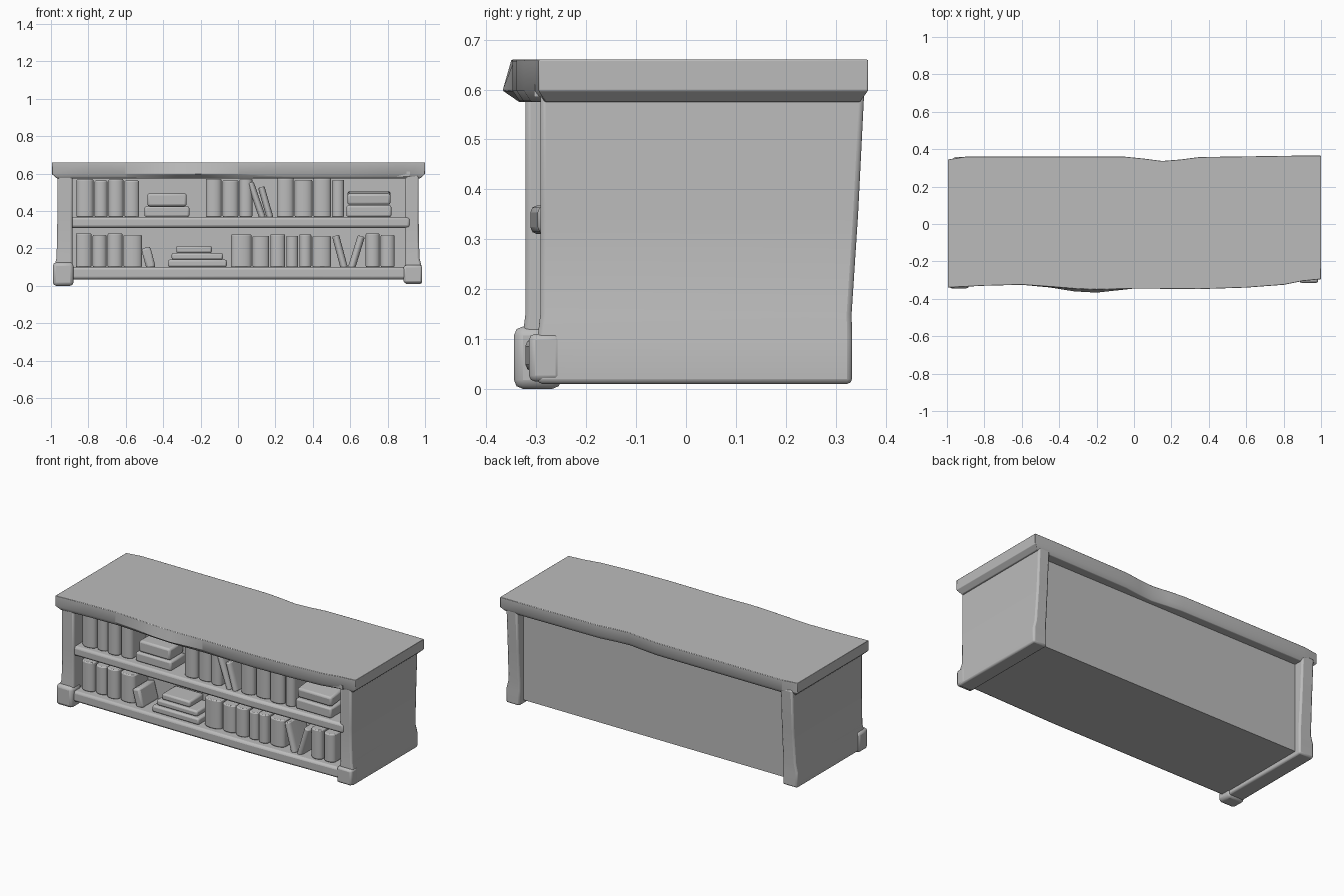
import bpy, bmesh, math
from mathutils import Matrix, Vector

cube = bpy.data.objects.get("Cube")
if cube:
    bpy.data.objects.remove(cube, do_unlink=True)

grey = bpy.data.materials.new("plain grey")
grey.use_nodes = True
color = (0.5, 0.5, 0.5, 1)
grey.diffuse_color = color
for node in grey.node_tree.nodes:
    if node.type == 'BSDF_PRINCIPLED':
        node.inputs["Base Color"].default_value = color


def loft(name, rings, bevel=0.0, segments=2):
    """Solid skinned through matching closed rings of points."""
    bm = bmesh.new()
    loops = [[bm.verts.new(p) for p in ring] for ring in rings]
    n = len(loops[0])
    for a, b in zip(loops, loops[1:]):
        for i in range(n):
            j = (i + 1) % n
            bm.faces.new((a[i], a[j], b[j], b[i]))
    bm.faces.new(loops[0][::-1])
    bm.faces.new(loops[-1])
    bmesh.ops.recalc_face_normals(bm, faces=bm.faces)
    mesh = bpy.data.meshes.new(name)
    bm.to_mesh(mesh)
    bm.free()
    obj = bpy.data.objects.new(name, mesh)
    bpy.context.collection.objects.link(obj)
    mesh.materials.append(grey)
    if bevel:
        mod = obj.modifiers.new("rounded edges", 'BEVEL')
        mod.width, mod.segments = bevel, segments
        mod.limit_method, mod.angle_limit = 'ANGLE', math.radians(40)
    bpy.ops.object.select_all(action='DESELECT')
    obj.select_set(True)
    bpy.context.view_layer.objects.active = obj
    bpy.ops.object.shade_smooth_by_angle(angle=math.radians(40))
    return obj


def prism(name, outline, z0, z1, bevel=0.0):
    return loft(name, [[(x, y, z) for x, y in outline] for z in (z0, z1)], bevel)


def box(name, x0, x1, y0, y1, z0, z1, bevel=0.0):
    return prism(name, [(x0, y0), (x1, y0), (x1, y1), (x0, y1)], z0, z1, bevel)


def tilt(obj, degrees, pivot, axis='Y'):
    p = Vector(pivot)
    obj.data.transform(Matrix.Translation(p) @ Matrix.Rotation(math.radians(degrees), 4, axis)
                       @ Matrix.Translation(-p))


WALL = -0.13     # inner back wall of the shelves
SPINE = -0.285   # front of the book spines
UPPER, LOWER = 0.368, 0.1


def book(name, x0, x1, z0, z1, front=SPINE):
    """Upright book with a rounded spine."""
    r, mid = (x1 - x0) / 2 - 0.003, (x0 + x1) / 2
    pts = [(mid - r * math.cos(math.pi * i / 8),
            front + 0.025 * (1 - math.sin(math.pi * i / 8))) for i in range(9)]
    return prism(name, pts + [(mid + r, WALL), (mid - r, WALL)], z0, z1, 0.006)


def book_row(name, edges, z0, z1):
    for i, (a, b) in enumerate(zip(edges, edges[1:])):
        book(f"{name}_{i + 1}", a, b, z0, z1 - 0.008 * (i % 2), SPINE + 0.008 * (i % 2))


# Worn top board with a wavy front and back edge
outline = [(-0.995, -0.34), (-0.8, -0.33), (-0.6, -0.325), (-0.45, -0.335), (-0.32, -0.345),
           (-0.2, -0.35), (0, -0.345), (0.35, -0.348), (0.6, -0.34), (0.8, -0.325),
           (0.9, -0.305), (1, -0.295), (1, 0.365), (0.85, 0.365), (0.35, 0.358),
           (0.25, 0.345), (0.15, 0.337), (0.05, 0.35), (-0.05, 0.36), (-0.9, 0.36), (-0.995, 0.345)]


def sag(x, y):
    return y - 0.022 * max(0, 1 - abs(x + 0.25) / 0.25) if y < 0 else y


loft("top_board",
     [[(x * 0.975, y * 0.955, 0.575) for x, y in outline],
      [(x, sag(x, y), 0.598) for x, y in outline],
      [(x, y, 0.66) for x, y in outline]], 0.012)

# Solid core closing the back, the underside and the shelf recess
box("carcass_core", -0.93, 0.93, WALL, 0.295, 0.035, 0.62)

# End panels with corner posts and a flared base
for side, front, inner, label in ((-1, -0.322, 0.885, "right"), (1, -0.292, 0.892, "left")):
    rings = []
    for z, outer, y0, y1 in ((0.01, 0.983, -0.006, 0.333), (0.1, 0.983, -0.006, 0.333),
                             (0.15, 0.97, 0, 0.332), (0.35, 0.966, 0, 0.345),
                             (0.61, 0.966, 0, 0.358)):
        y0 += front
        rings.append([(side * inner, y0, z), (side * outer, y0, z),
                      (side * outer, y1, z), (side * inner, y1, z)])
    loft(label + "_end_panel", rings, 0.01)

# Front feet, the right one standing proud
box("right_front_foot", -0.99, -0.88, -0.345, -0.25, 0, 0.125, 0.018)
box("left_front_foot", 0.885, 0.985, -0.315, -0.25, 0.015, 0.11, 0.012)

# Shelves and rails
for name, z0, z1, front in (("bottom_shelf", 0.035, LOWER, -0.322),
                            ("middle_shelf", 0.31, UPPER, -0.312)):
    prism(name, [(-0.92, front), (0.3, front), (0.92, front + 0.015), (0.92, -0.1), (-0.92, -0.1)],
          z0, z1, 0.014)
box("top_rail", -0.92, 0.92, -0.305, -0.1, 0.585, 0.61)

# Upper row of books
book_row("upper_right_book", (-0.866, -0.77, -0.695, -0.61, -0.525), UPPER, 0.57)
book_row("upper_middle_book", (-0.175, -0.085, 0.005, 0.08), UPPER, 0.572)
book_row("upper_left_book", (0.205, 0.3, 0.4, 0.5, 0.57), UPPER, 0.575)
for i, x in enumerate((0.11, 0.15)):
    leaning = book(f"upper_leaning_book_{i + 1}", x, x + 0.042, UPPER, 0.57 - 0.03 * i)
    tilt(leaning, -19 + 3 * i, (x + 0.042, 0, UPPER))
box("upper_stack_lower_book", -0.5, -0.26, -0.275, WALL, UPPER, 0.425, 0.01)
box("upper_stack_upper_book", -0.485, -0.275, -0.265, WALL, 0.425, 0.495, 0.012)
box("left_stack_lower_book", 0.58, 0.82, -0.275, WALL, UPPER, 0.43, 0.01)
wedge = box("left_stack_upper_book", 0.585, 0.815, -0.265, WALL, 0.43, 0.49, 0.012)
tilt(wedge, 6, (0.7, SPINE, 0.46), 'X')

# Lower row of books
book_row("lower_right_book", (-0.87, -0.78, -0.7, -0.615, -0.51), LOWER, 0.28)
book_row("lower_middle_book", (-0.04, 0.075, 0.17, 0.255, 0.325, 0.395, 0.5), LOWER, 0.275)
book_row("lower_left_book", (0.68, 0.76, 0.84), LOWER, 0.28)
fallen = box("fallen_book", -0.49, -0.44, -0.285, WALL, LOWER, 0.215, 0.012)
tilt(fallen, -15, (-0.44, 0, LOWER))
box("lower_stack_base_book", -0.375, -0.06, -0.295, WALL, LOWER, 0.14, 0.01)
box("lower_stack_middle_book", -0.355, -0.08, -0.28, WALL, 0.14, 0.175, 0.01)
box("lower_stack_top_book", -0.33, -0.14, -0.265, WALL, 0.175, 0.213, 0.01)
tilt(book("lower_leaning_book_1", 0.545, 0.59, LOWER, 0.28), -15, (0.59, 0, LOWER))
tilt(book("lower_leaning_book_2", 0.585, 0.63, LOWER, 0.28), 17, (0.585, 0, LOWER))
